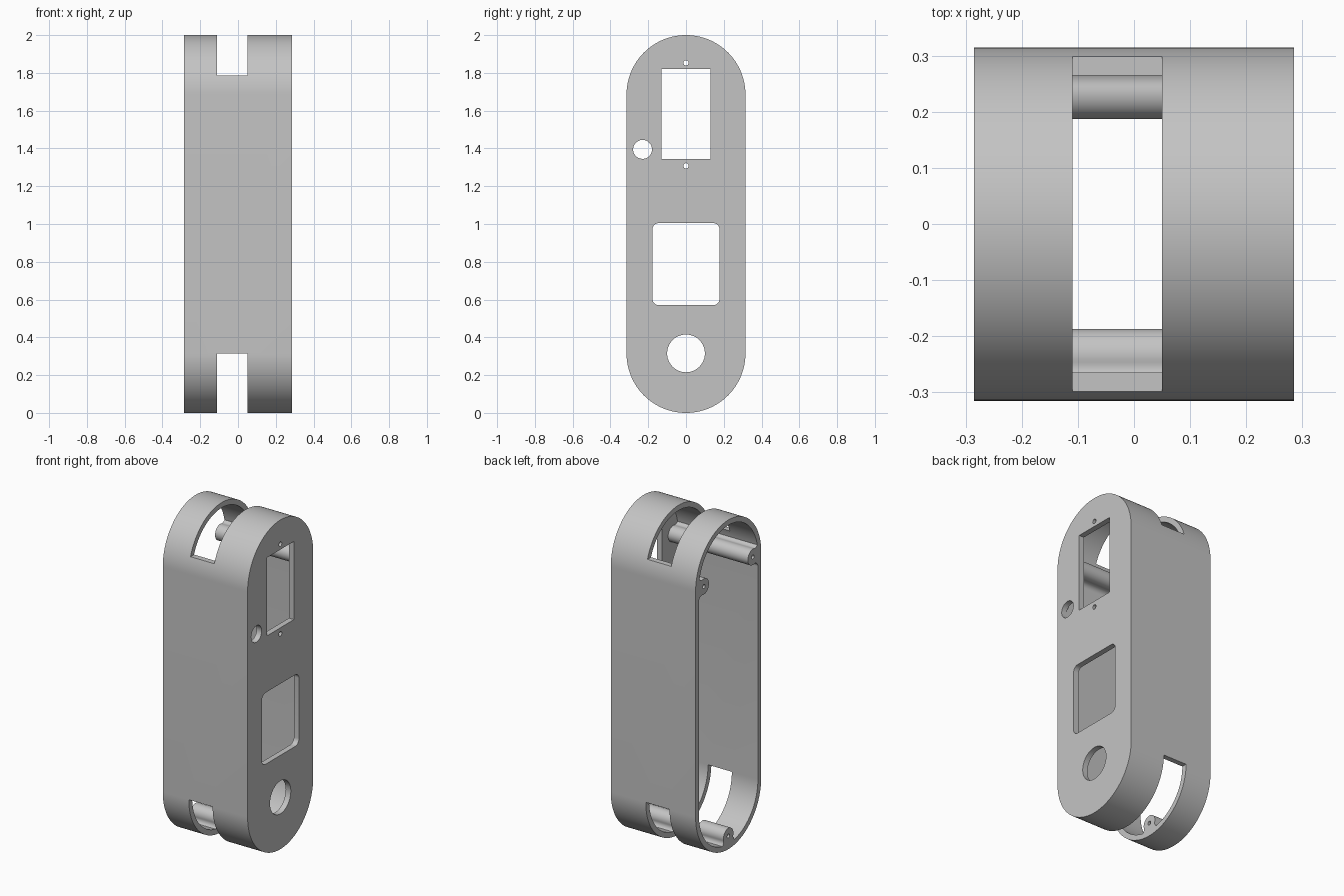
import bpy
import bmesh
from math import sin, cos, pi, sqrt, atan2, radians

cube = bpy.data.objects.get("Cube")
if cube:
    bpy.data.objects.remove(cube)

HALF_X, RADIUS, HEIGHT = 0.285, 0.315, 2.0
WALL, PLATE = 0.032, 0.034
BOSS_R, FILLET_R, BOSS_INSET = 0.048, 0.03, 0.08

grey = bpy.data.materials.new("light_grey")
grey.use_nodes = True
grey.diffuse_color = (0.55, 0.55, 0.55, 1)
grey.node_tree.nodes["Principled BSDF"].inputs["Base Color"].default_value = grey.diffuse_color


def arc(cy, cz, r, start, end, n):
    return [(cy + r * cos(start + (end - start) * i / n),
             cz + r * sin(start + (end - start) * i / n)) for i in range(n + 1)]


def circle(cy, cz, r, n=48):
    return arc(cy, cz, r, 0, 2 * pi, n)[:-1]


def stadium(r):
    return (arc(0, HEIGHT - RADIUS, r, 0, pi, 64)
            + arc(0, RADIUS, r, pi, 2 * pi, 64))


def rectangle(y0, y1, z0, z1):
    return [(y0, z0), (y1, z0), (y1, z1), (y0, z1)]


def rounded_rectangle(y0, y1, z0, z1, r):
    centres = rectangle(y0 + r, y1 - r, z0 + r, z1 - r)
    points = []
    for i, (cy, cz) in enumerate(centres):
        points += arc(cy, cz, r, pi + i * pi / 2, 1.5 * pi + i * pi / 2, 8)
    return points


def boss_outline(cy, cz, angle):
    """Round post that flares into the wall lying in direction angle."""
    depth = BOSS_INSET - WALL
    fu = depth - FILLET_R
    fv = sqrt((BOSS_R + FILLET_R) ** 2 - fu ** 2)
    touch = atan2(fv, fu)
    outline = arc(0, 0, BOSS_R, touch, 2 * pi - touch, 32)
    outline += arc(fu, -fv, FILLET_R, pi - touch, 0, 12)
    outline += [(depth + 0.1, -fv), (depth + 0.1, fv)]
    outline += arc(fu, fv, FILLET_R, 0, touch - pi, 12)[:-1]
    return [(cy + u * cos(angle) - v * sin(angle),
             cz + u * sin(angle) + v * cos(angle)) for u, v in outline]


def prism(name, outline, x0, x1):
    bm = bmesh.new()
    face = bm.faces.new([bm.verts.new((x0, y, z)) for y, z in outline])
    bmesh.ops.remove_doubles(bm, verts=bm.verts[:], dist=1e-5)
    result = bmesh.ops.extrude_face_region(bm, geom=bm.faces[:])
    moved = [g for g in result["geom"] if isinstance(g, bmesh.types.BMVert)]
    bmesh.ops.translate(bm, verts=moved, vec=(x1 - x0, 0, 0))
    bmesh.ops.recalc_face_normals(bm, faces=bm.faces[:])
    mesh = bpy.data.meshes.new(name)
    bm.to_mesh(mesh)
    bm.free()
    obj = bpy.data.objects.new(name, mesh)
    mesh.materials.append(grey)
    bpy.context.collection.objects.link(obj)
    return obj


def cut(target, cutter):
    cutter.hide_render = True
    mod = target.modifiers.new("cut", 'BOOLEAN')
    mod.operation, mod.solver, mod.object = 'DIFFERENCE', 'EXACT', cutter
    bpy.context.view_layer.objects.active = target
    bpy.ops.object.modifier_apply(modifier=mod.name)
    bpy.data.objects.remove(cutter)


# Hollow interior, leaving three screw posts standing against the wall
side = RADIUS - BOSS_INSET
posts = [(side, HEIGHT - RADIUS, 0), (-side, HEIGHT - RADIUS, pi),
         (0, BOSS_INSET, -pi / 2)]
cavity = prism("cavity", stadium(RADIUS - WALL), -0.5, HALF_X - PLATE)
for y, z, angle in posts:
    cut(cavity, prism("post", boss_outline(y, z, angle), -0.6, 0.6))

# Housing, open on one side
housing = prism("housing", stadium(RADIUS), -HALF_X, HALF_X)
cut(housing, cavity)

# Pilot holes in the posts
for y, z, angle in posts:
    cut(housing, prism("pilot_hole", circle(y, z, 0.012, 20), -0.5, 0.1))

# Slots across the rounded ends
for z0, z1 in ((-0.1, 0.315), (1.785, 2.1)):
    cut(housing, prism("end_slot", rectangle(-0.5, 0.5, z0, z1), -0.11, 0.05))

# Openings in the face plate
openings = [
    rectangle(-0.13, 0.13, 1.345, 1.82),
    rounded_rectangle(-0.178, 0.178, 0.57, 1.005, 0.035),
    circle(0, 0.315, 0.1),
    circle(-0.23, 1.395, 0.05),
    circle(0, 1.853, 0.014, 20),
    circle(0, 1.308, 0.014, 20),
]
for outline in openings:
    cut(housing, prism("opening", outline, 0.2, 0.4))

bpy.ops.object.select_all(action='DESELECT')
housing.select_set(True)
bpy.context.view_layer.objects.active = housing
bpy.ops.object.shade_smooth_by_angle(angle=radians(30))
